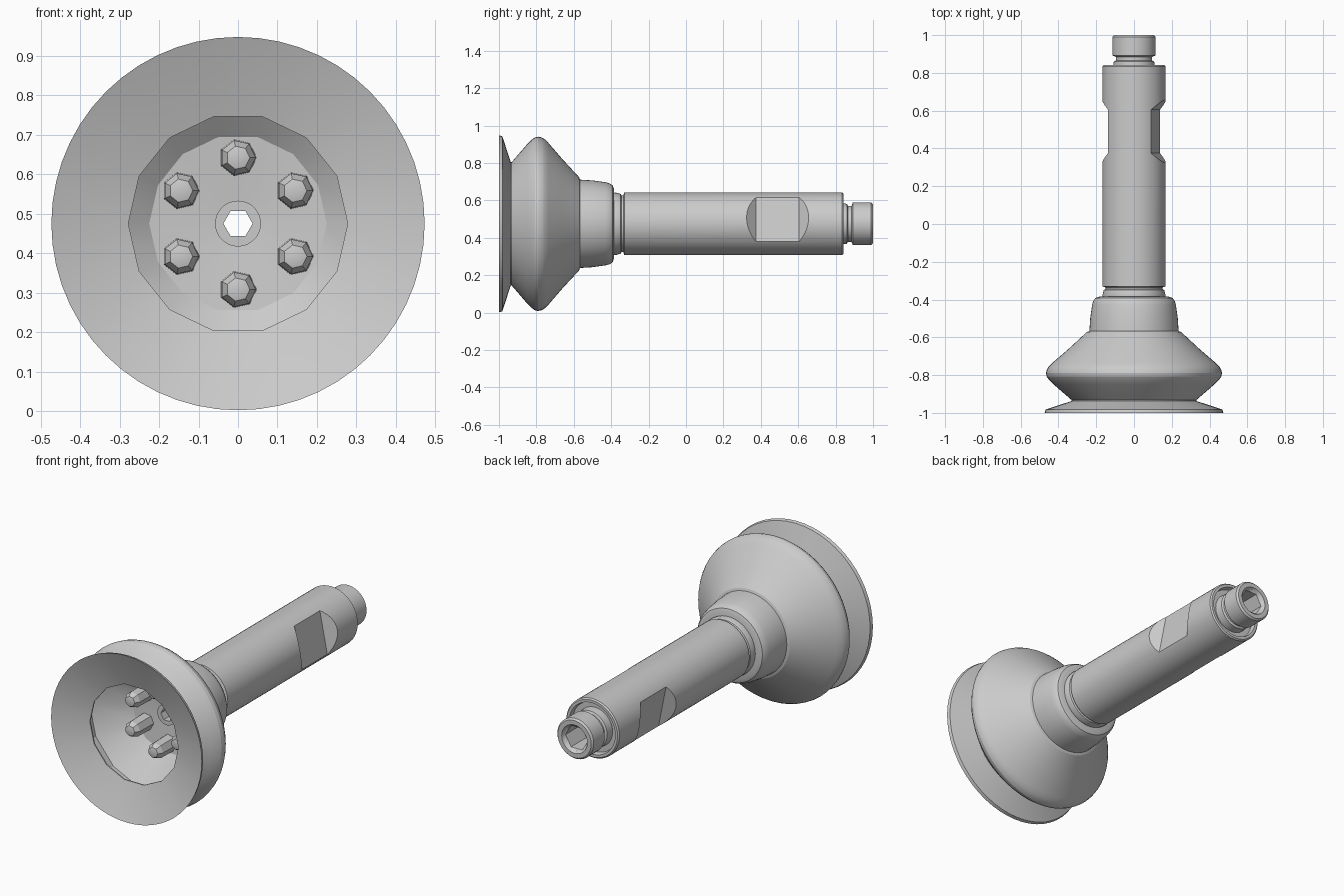
import bpy, bmesh, math
from mathutils import Matrix

if "Cube" in bpy.data.objects:
    bpy.data.objects.remove(bpy.data.objects["Cube"])

AXIS_Z = 0.475


def finish(name, bm, angle):
    bmesh.ops.remove_doubles(bm, verts=bm.verts, dist=1e-5)
    bmesh.ops.recalc_face_normals(bm, faces=bm.faces)
    me = bpy.data.meshes.new(name)
    bm.to_mesh(me)
    bm.free()
    ob = bpy.data.objects.new(name, me)
    bpy.context.collection.objects.link(ob)
    if angle:
        smooth(ob, angle)
    return ob


def smooth(ob, angle):
    bpy.ops.object.select_all(action='DESELECT')
    ob.select_set(True)
    bpy.context.view_layer.objects.active = ob
    bpy.ops.object.shade_smooth_by_angle(angle=math.radians(angle))


def lathe(name, parts, closed=True, cx=0, cz=AXIS_Z, angle=20):
    """Revolve (y, r) points around y; parts = [(sides, points), ...]."""
    bm = bmesh.new()
    rings = []
    for n, pts in parts:
        for y, r in pts:
            rings.append([bm.verts.new((cx + r * math.cos(math.tau * i / n), y,
                                        cz + r * math.sin(math.tau * i / n)))
                          for i in range(n)])
    pairs = list(zip(rings, rings[1:]))
    if closed:
        pairs.append((rings[-1], rings[0]))
    for a, b in pairs:
        fine, coarse = (a, b) if len(a) >= len(b) else (b, a)
        n, m = len(fine), len(coarse)
        k = n // m
        for j in range(m):
            c0, c1 = coarse[j], coarse[(j + 1) % m]
            f = [fine[(j * k + i) % n] for i in range(k + 1)]
            if k == 1:
                bm.faces.new((f[0], f[1], c1, c0))
                continue
            h = k // 2
            for i in range(k):
                bm.faces.new((f[i], f[i + 1], c0 if i < h else c1))
            bm.faces.new((c0, f[h], c1))
    return finish(name, bm, angle)


# Rubber bellows cup: smooth outside, coarse faceted cavity
lathe("suction_cup", [
    (56, [(-0.385, 0.055), (-0.385, 0.185), (-0.392, 0.205), (-0.408, 0.216),
          (-0.43, 0.222), (-0.50, 0.232), (-0.567, 0.236), (-0.572, 0.25),
          (-0.66, 0.345), (-0.735, 0.432), (-0.755, 0.452), (-0.772, 0.462),
          (-0.79, 0.466), (-0.808, 0.462), (-0.825, 0.45), (-0.85, 0.425),
          (-0.932, 0.33), (-0.937, 0.33), (-0.982, 0.468), (-1.0, 0.473),
          (-0.997, 0.466)]),
    (14, [(-0.932, 0.278), (-0.925, 0.278), (-0.83, 0.40), (-0.76, 0.40),
          (-0.625, 0.225), (-0.61, 0.055)]),
    (56, [(-0.60, 0.055)]),
])

# Six support pegs inside the cavity
for i in range(6):
    t = math.radians(30 + 60 * i)
    lathe(f"cup_peg_{i + 1}",
          [(7, [(-0.59, 0), (-0.59, 0.048), (-0.735, 0.045), (-0.762, 0.03), (-0.77, 0)])],
          closed=False, cx=0.167 * math.cos(t), cz=AXIS_Z + 0.167 * math.sin(t))

# Hollow shaft with front ferrule, rear recess, end nipple and hex socket
shaft = lathe("shaft", [
    (6, [(-0.64, 0.037)]),
    (48, [(-0.64, 0.058), (-0.39, 0.058), (-0.39, 0.165), (-0.375, 0.167),
          (-0.35, 0.16), (-0.345, 0.152), (-0.335, 0.152), (-0.33, 0.167),
          (0.835, 0.167), (0.842, 0.16), (0.842, 0.145), (0.815, 0.14),
          (0.815, 0.11), (0.86, 0.107), (0.866, 0.096), (0.885, 0.096),
          (0.892, 0.114), (0.99, 0.114), (1.0, 0.105), (1.0, 0.08),
          (0.985, 0.072)]),
    (6, [(0.98, 0.07), (0.78, 0.07), (0.78, 0.037)]),
], angle=25)

# Two opposite wrench flats, slightly turned about the shaft axis
for side in (0, 180):
    bm = bmesh.new()
    d, w = 0.116, 0.25
    prof = [(d, 0.375), (d, 0.605), (d + 0.1, 0.705), (d + 0.1, 0.275)]
    low, high = [[bm.verts.new((x, y, z)) for x, y in prof] for z in (-w, w)]
    bm.faces.new(low)
    bm.faces.new(high)
    for i in range(4):
        j = (i + 1) % 4
        bm.faces.new((low[i], low[j], high[j], high[i]))
    rot = Matrix.Rotation(math.radians(side - 11.3), 4, 'Y')
    bmesh.ops.transform(bm, matrix=Matrix.Translation((0, 0, AXIS_Z)) @ rot, verts=bm.verts)
    cutter = finish("flat_cutter", bm, 0)
    cutter.hide_render = True
    mod = shaft.modifiers.new("flat", 'BOOLEAN')
    mod.operation = 'DIFFERENCE'
    mod.solver = 'EXACT'
    mod.object = cutter
    bpy.context.view_layer.objects.active = shaft
    bpy.ops.object.modifier_apply(modifier=mod.name)
    bpy.data.objects.remove(cutter)
smooth(shaft, 25)
